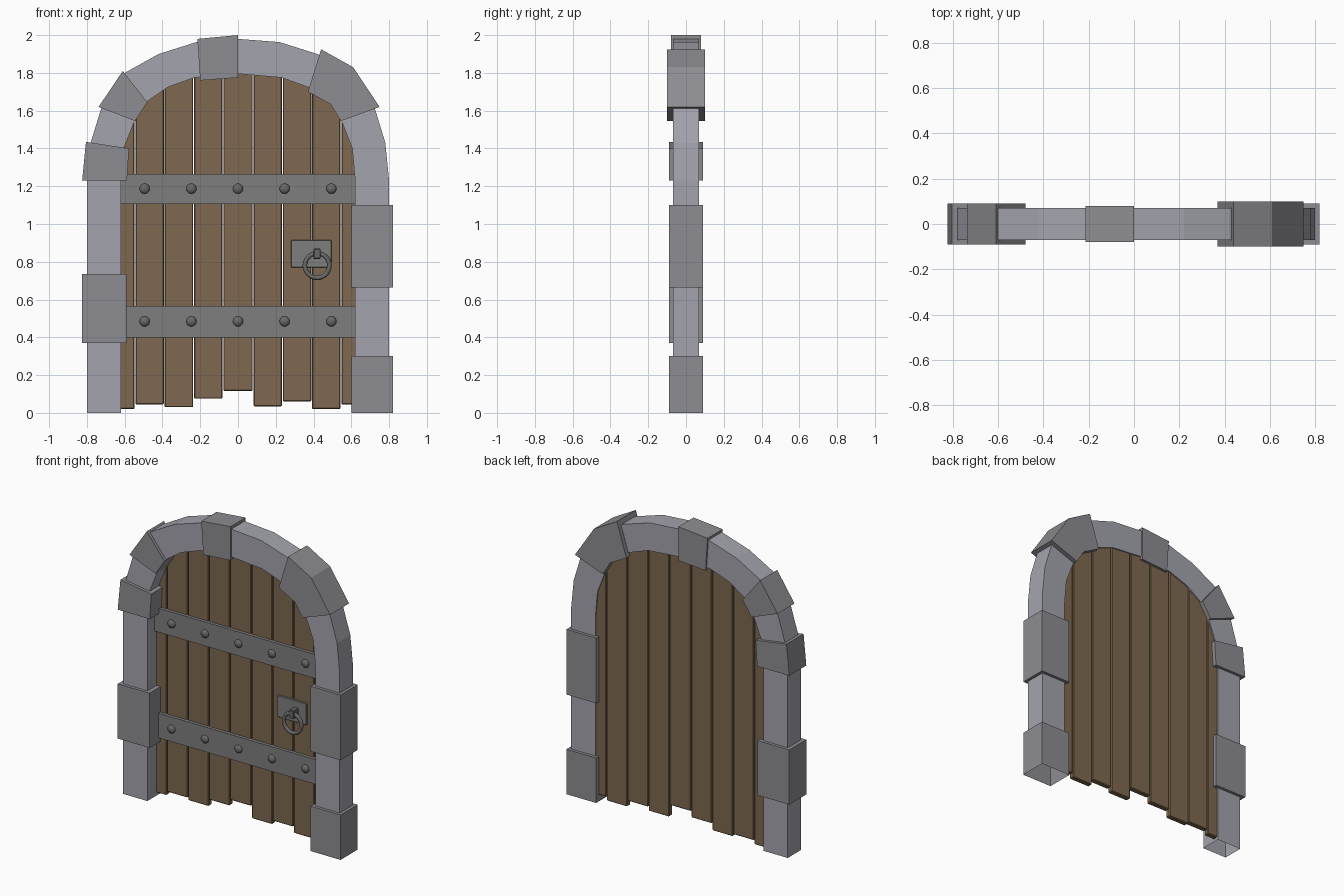
import bpy, bmesh, math

if "Cube" in bpy.data.objects:
    bpy.data.objects.remove(bpy.data.objects["Cube"])

def material(name, r, g, b):
    m = bpy.data.materials.new(name)
    m.diffuse_color = (r, g, b, 1)
    m.use_nodes = True
    m.node_tree.nodes["Principled BSDF"].inputs["Base Color"].default_value = m.diffuse_color
    return m

WOOD = material("wood", 0.21, 0.14, 0.08)
PALE = material("pale_stone", 0.37, 0.37, 0.42)
STONE = material("dark_stone", 0.27, 0.27, 0.29)
IRON = material("iron", 0.21, 0.21, 0.21)
DARK = material("dark_iron", 0.14, 0.14, 0.14)

def finish(name, bm, mat):
    bmesh.ops.recalc_face_normals(bm, faces=bm.faces)
    me = bpy.data.meshes.new(name)
    bm.to_mesh(me)
    bm.free()
    me.materials.append(mat)
    ob = bpy.data.objects.new(name, me)
    bpy.context.collection.objects.link(ob)
    return ob

def prism(name, pts, y0, y1, mat, bevel=0, open_bottom=False):
    """Extrude an x-z outline from y0 to y1."""
    bm = bmesh.new()
    a = [bm.verts.new((x, y0, z)) for x, z in pts]
    b = [bm.verts.new((x, y1, z)) for x, z in pts]
    bm.faces.new(a)
    bm.faces.new(b[::-1])
    n = len(pts)
    for i in range(n):
        j = (i + 1) % n
        if open_bottom and pts[i][1] == pts[j][1] == 0:
            continue
        bm.faces.new((a[j], a[i], b[i], b[j]))
    ob = finish(name, bm, mat)
    if bevel:
        m = ob.modifiers.new("bevel", 'BEVEL')
        m.width = bevel
        m.segments = 1
    return ob

def rect(x0, x1, z0, z1):
    return [(x0, z0), (x1, z0), (x1, z1), (x0, z1)]

# Arch profiles, right half from the spring line to the crown
outer = [(0.80, 1.23), (0.78, 1.43), (0.725, 1.61), (0.60, 1.80),
         (0.42, 1.90), (0.22, 1.963), (0, 1.98)]
inner = [(0.62, 1.23), (0.605, 1.40), (0.55, 1.54), (0.48, 1.65),
         (0.37, 1.725), (0.23, 1.775), (0, 1.795)]

def full(half):
    w = half[0][0]
    return [(w, 0.28)] + half + [(-x, z) for x, z in half[-2::-1]] + [(-w, 0)]

# Surround: posts and arch as one band, open at the base
bm = bmesh.new()
rings = []
for (xo, zo), (xi, zi) in zip(full(outer), full(inner)):
    rings.append([bm.verts.new(c) for c in
                  ((xo, -0.07, zo), (xo, 0.07, zo), (xi, 0.07, zi), (xi, -0.07, zi))])
for p, q in zip(rings, rings[1:]):
    for i in range(4):
        j = (i + 1) % 4
        bm.faces.new((p[i], p[j], q[j], q[i]))
finish("stone_surround", bm, PALE)

# Raised blocks
blocks = {
    "right_base_block": (rect(0.60, 0.82, 0, 0.30), 0.09),
    "right_middle_block": (rect(0.60, 0.82, 0.665, 1.10), 0.09),
    "left_middle_block": (rect(-0.825, -0.59, 0.37, 0.735), 0.09),
    "left_spring_block": ([(-0.825, 1.23), (-0.588, 1.23), (-0.577, 1.40), (-0.805, 1.435)], 0.09),
    "left_arch_block": ([(-0.738, 1.62), (-0.545, 1.545), (-0.48, 1.645), (-0.61, 1.81)], 0.09),
    "keystone": ([(-0.20, 1.76), (0, 1.775), (0, 2.0), (-0.215, 1.98)], 0.08),
    "right_arch_block": ([(0.37, 1.70), (0.49, 1.635), (0.545, 1.545), (0.75, 1.62),
                          (0.61, 1.83), (0.44, 1.925)], 0.10),
}
for name, (pts, d) in blocks.items():
    prism(name, pts, -d, d, STONE, open_bottom=True)

# Door planks, tops following the arch inside the surround
def top(x):
    x = abs(x)
    c = [(px * 1.04, pz + 0.02) for px, pz in inner]
    for (x1, z1), (x0, z0) in zip(c, c[1:]):
        if x0 <= x <= x1:
            return z0 + (z1 - z0) * (x - x0) / (x1 - x0)
    return c[0][1]

edges = [-0.63, -0.545, -0.39, -0.235, -0.08, 0.08, 0.235, 0.39, 0.545, 0.63]
bottoms = [0.02, 0.045, 0.03, 0.075, 0.115, 0.035, 0.06, 0.02, 0.045]
for i, z in enumerate(bottoms):
    x0, x1 = edges[i] + 0.002, edges[i + 1] - 0.002
    arc = [x1 + (x0 - x1) * k / 4 for k in range(5)]
    prism(f"plank_{i + 1}", [(x0, z), (x1, z)] + [(x, top(x)) for x in arc],
          0.027, 0.062, WOOD, bevel=0.005)

# Iron straps with domed rivets
for s, (z0, z1) in enumerate(((0.40, 0.565), (1.105, 1.265))):
    prism(f"strap_{s + 1}", rect(-0.62, 0.62, z0, z1), 0.006, 0.032, IRON)
    for r in range(5):
        bpy.ops.mesh.primitive_uv_sphere_add(segments=16, ring_count=10, radius=0.027,
                                             location=((r - 2) * 0.247, 0.006, (z0 + z1) / 2 + 0.002))
        ob = bpy.context.object
        ob.name = f"rivet_{s + 1}_{r + 1}"
        ob.scale.y = 0.7
        ob.data.materials.append(DARK)
        bpy.ops.object.shade_smooth()

# Handle: plate, bracket and ring
prism("handle_plate", rect(0.28, 0.495, 0.77, 0.915), 0.014, 0.032, IRON, bevel=0.003)
prism("ring_bracket", rect(0.40, 0.438, 0.815, 0.87), -0.038, 0.018, DARK, bevel=0.004)
bpy.ops.mesh.primitive_torus_add(major_radius=0.065, minor_radius=0.012, major_segments=28,
                                 minor_segments=10, location=(0.419, -0.022, 0.78),
                                 rotation=(math.pi / 2, 0, 0))
ring = bpy.context.object
ring.name = "handle_ring"
ring.data.materials.append(DARK)
bpy.ops.object.shade_smooth()
